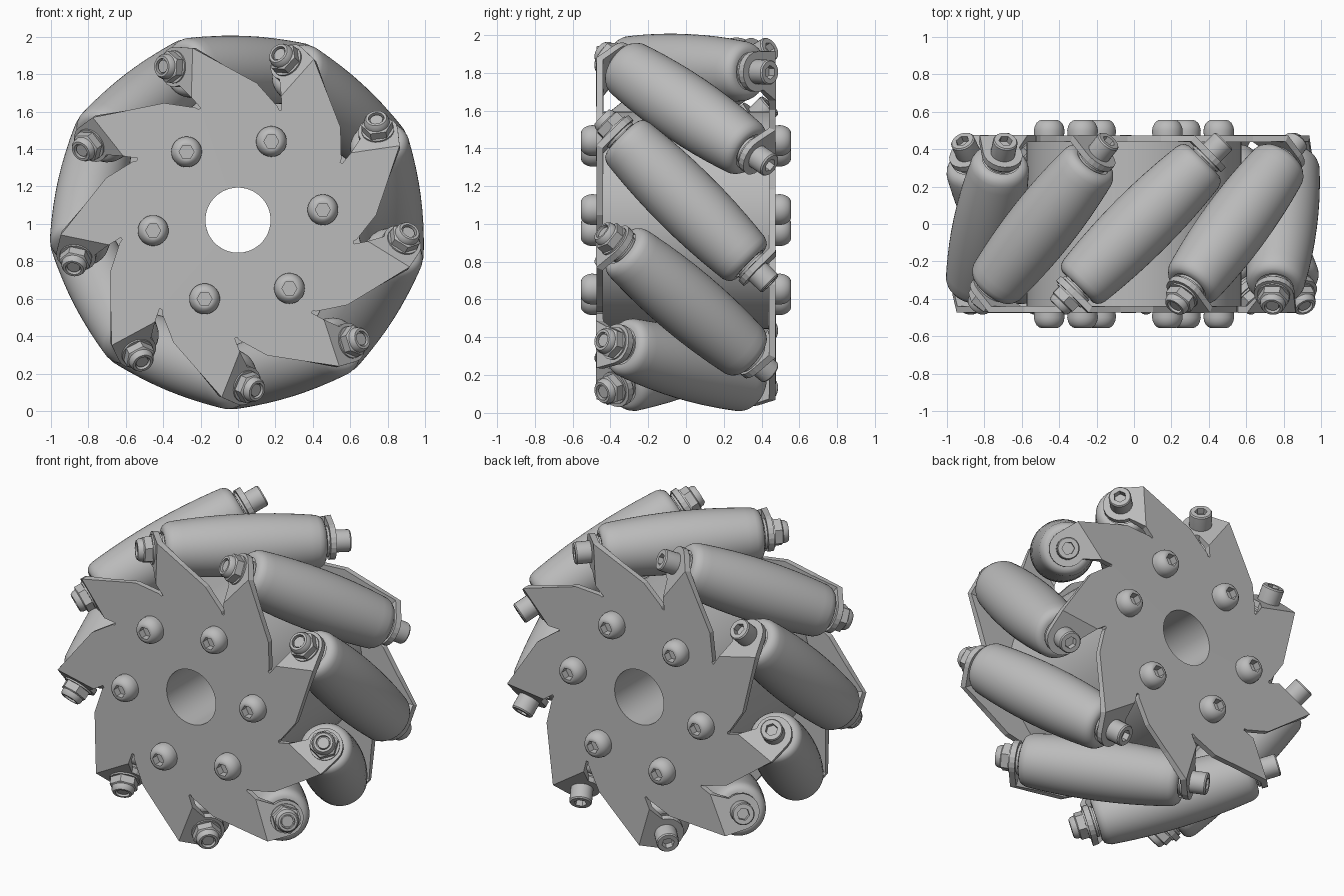
import bpy, bmesh
from math import radians, sin, cos, pi, sqrt
from mathutils import Matrix, Vector

cube = bpy.data.objects.get("Cube")
if cube:
    bpy.data.objects.remove(cube)

COUNT = 9
STEP = 360 / COUNT
FIRST = 7.4          # angle of the first roller about the wheel axis
AXLE_R = 0.803       # distance from wheel axis to roller middle
SHEET = 0.035        # plate thickness
PLATE_Y = 0.457
HOLE = 0.174
CENTRE = Matrix.Translation((0, 0, 1.02))

grey = bpy.data.materials.new("metal_grey")
grey.use_nodes = True
grey.diffuse_color = (0.5, 0.5, 0.5, 1)
grey.node_tree.nodes["Principled BSDF"].inputs["Base Color"].default_value = (0.5, 0.5, 0.5, 1)


def finish(bm, name, smooth=True):
    bmesh.ops.recalc_face_normals(bm, faces=bm.faces)
    mesh = bpy.data.meshes.new(name)
    bm.to_mesh(mesh)
    bm.free()
    mesh.materials.append(grey)
    if smooth:
        mesh.shade_smooth()
        mesh.set_sharp_from_angle(angle=radians(35))
    return mesh


def place(mesh, name, matrix):
    obj = bpy.data.objects.new(name, mesh)
    obj.matrix_world = matrix
    bpy.context.collection.objects.link(obj)
    return obj


def lathe(name, profile, segs=24, closed=False):
    """Turn (radius, height[, 'hex']) points about z; hex rings have six sides."""
    bm = bmesh.new()
    rings = []
    for radius, height, *kind in profile:
        ring = []
        for i in range(segs):
            a = 2 * pi * i / segs
            r = radius
            if kind:
                r *= cos(pi / 6) / cos((a % (pi / 3)) - pi / 6)
            ring.append(bm.verts.new((r * cos(a), r * sin(a), height)))
        rings.append(ring)
    pairs = list(zip(rings, rings[1:]))
    if closed:
        pairs.append((rings[-1], rings[0]))
    else:
        bm.faces.new(rings[0])
        bm.faces.new(rings[-1])
    for low, high in pairs:
        for i in range(segs):
            j = (i + 1) % segs
            bm.faces.new((low[i], low[j], high[j], high[i]))
    return finish(bm, name)


# Barrel roller with rounded ends and a bushing at each end
half = [(0.183 - 0.138 * h * h, h) for h in (0, 0.1, 0.2, 0.3, 0.38, 0.43)]
half += [(0.150, 0.45), (0.137, 0.468), (0.118, 0.477), (0.1, 0.477),
         (0.1, 0.465), (0.082, 0.465), (0.082, 0.502)]
roller_mesh = lathe("roller", [(r, -h) for r, h in half[:0:-1]] + half, 48)

# Fasteners
washer_mesh = lathe("washer", [(0.092, 0.484), (0.092, 0.498)])
cap_mesh = lathe("cap_screw", [(0.06, 0.49), (0.066, 0.535), (0.066, 0.622), (0.06, 0.63),
                               (0.037, 0.63, "hex"), (0.037, 0.59, "hex")])
nut_mesh = lathe("lock_nut", [(0.088, 0.53), (0.088, 0.545), (0.084, 0.545, "hex"),
                              (0.084, 0.59, "hex"), (0.068, 0.596), (0.066, 0.615),
                              (0.056, 0.63), (0.042, 0.63), (0.042, 0.605),
                              (0.036, 0.605), (0.034, 0.62)])
button_mesh = lathe("hub_bolt", [(0.08, 0.47), (0.082, 0.5), (0.078, 0.52), (0.068, 0.54),
                                 (0.054, 0.552), (0.046, 0.555), (0.04, 0.555, "hex"),
                                 (0.04, 0.51, "hex")], 36)

# Hub drum
hub_mesh = lathe("hub", [(HOLE, -0.44), (0.575, -0.44), (0.575, 0.44), (HOLE, 0.44)], 72, True)
place(hub_mesh, "hub", CENTRE @ Matrix.Rotation(pi / 2, 4, 'X'))


def polar(radius, degrees):
    """Point of the plate, angle counter-clockwise from the roller's middle."""
    a = radians(degrees)
    return Vector((-radius * sin(a), -PLATE_Y, radius * cos(a)))


def plate():
    """Sheet with one tooth per roller, each ending in a tab bent across the axle."""
    fold_t = 0.275
    slot = 21.0
    fold_hi = Vector((-fold_t, -PLATE_Y, 0.908))
    fold_lo = Vector((-fold_t, -PLATE_Y, 0.645))
    tooth = [polar(0.632, slot - STEP), polar(0.628, slot - STEP + 1.2),
             polar(0.642, slot - STEP + 2.2), polar(0.74, -5.2),
             polar(0.83, 7.5), fold_hi, fold_lo, polar(0.632, slot)]
    tooth += [polar(HOLE, slot - STEP * i / 8) for i in range(9)]
    reach = (fold_t + PLATE_Y) / 2          # where the axle meets the tab
    along = Vector((-1, 1, 0)) / sqrt(2)
    hub = Vector((-reach, -reach, AXLE_R))
    tab = [fold_lo, fold_hi]
    for i in range(13):
        a = radians(90 - 17 * i)
        tab.append(hub + 0.107 * (along * cos(a) + Vector((0, 0, sin(a)))))
    bm = bmesh.new()
    for k in range(COUNT):
        turn = Matrix.Rotation(radians(STEP * k), 3, 'Y')
        for outline in (tooth, tab):
            bm.faces.new([bm.verts.new(turn @ p) for p in outline])
    bmesh.ops.remove_doubles(bm, verts=bm.verts, dist=0.0005)
    return finish(bm, "plate", False)


# Front plate, and the same plate turned round for the back
plate_mesh = plate()
upright = CENTRE @ Matrix.Rotation(radians(90 - FIRST), 4, 'Y')
for name, turn in (("front_plate", 0), ("back_plate", pi)):
    sheet = place(plate_mesh, name, upright @ Matrix.Rotation(turn, 4, 'Z'))
    solid = sheet.modifiers.new("thickness", 'SOLIDIFY')
    solid.thickness = SHEET
    solid.offset = 0
    solid.use_even_offset = True

# Rollers on slanted axles, screw head at the back and nut at the front
slant = Matrix.Rotation(pi / 4, 4, 'Z') @ Matrix.Rotation(pi / 2, 4, 'Y')
flip = Matrix.Rotation(pi, 4, 'X')
for k in range(COUNT):
    seat = CENTRE @ Matrix.Rotation(radians(90 - FIRST - STEP * k), 4, 'Y')
    axle = seat @ Matrix.Translation((0, 0, AXLE_R)) @ slant
    place(roller_mesh, f"roller_{k + 1}", axle)
    place(cap_mesh, f"cap_screw_{k + 1}", axle)
    place(nut_mesh, f"lock_nut_{k + 1}", axle @ flip)
    place(washer_mesh, f"back_washer_{k + 1}", axle)
    place(washer_mesh, f"front_washer_{k + 1}", axle @ flip)

# Button-head bolts through the hub, on both sides
for k in range(6):
    a = radians(67 + 60 * k)
    spot = CENTRE @ Matrix.Translation((0.457 * cos(a), 0, 0.457 * sin(a)))
    for side, tilt in (("front", pi / 2), ("back", -pi / 2)):
        place(button_mesh, f"{side}_hub_bolt_{k + 1}", spot @ Matrix.Rotation(tilt, 4, 'X'))
